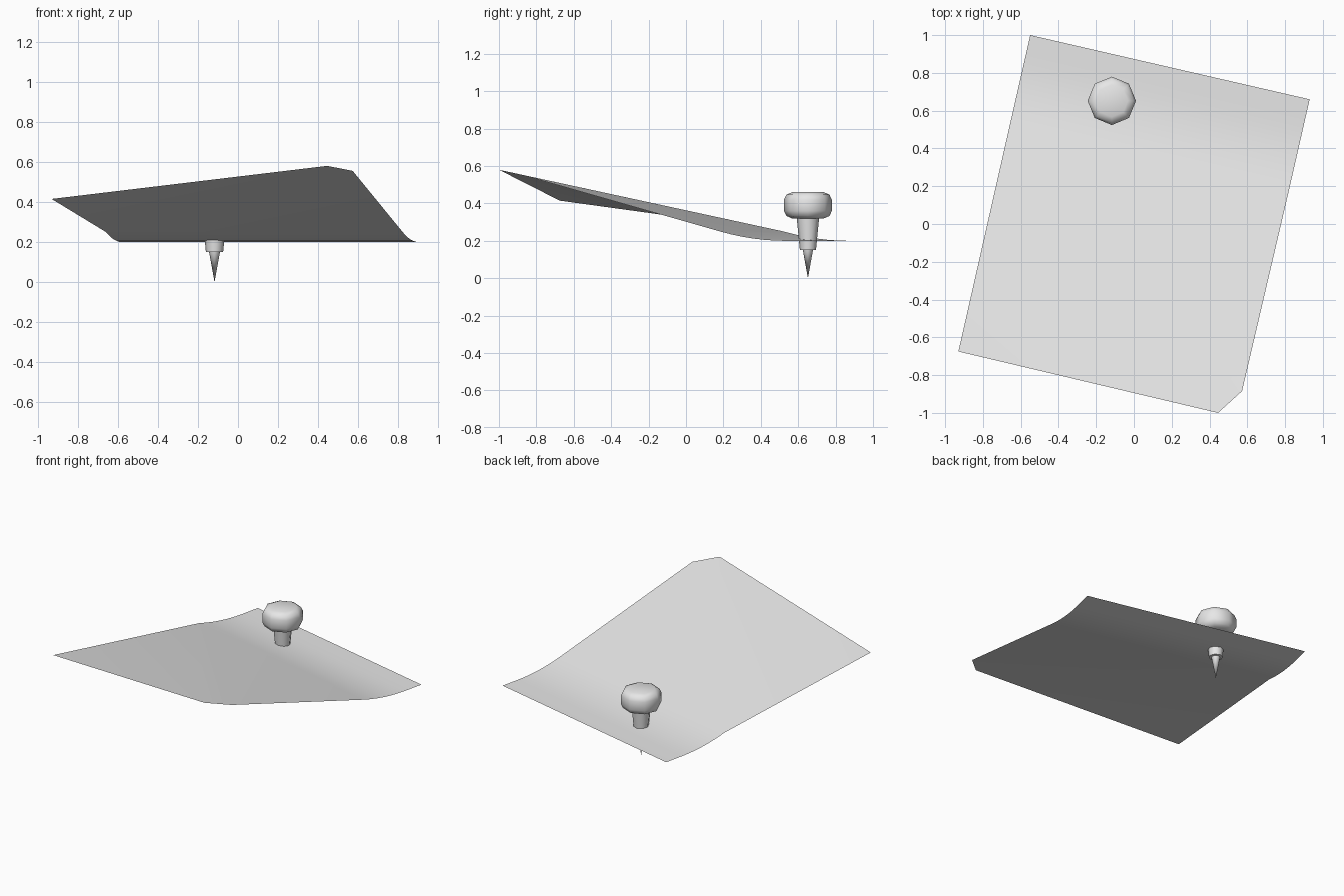
import bpy, bmesh, math
from mathutils import Vector

if "Cube" in bpy.data.objects:
    bpy.data.objects.remove(bpy.data.objects["Cube"])


def make_material(name, colour):
    mat = bpy.data.materials.new(name)
    mat.use_nodes = True
    mat.diffuse_color = colour
    mat.node_tree.nodes["Principled BSDF"].inputs["Base Color"].default_value = colour
    return mat


def finish(bm, name, mat, angle):
    mesh = bpy.data.meshes.new(name)
    bm.to_mesh(mesh)
    bm.free()
    mesh.materials.append(mat)
    obj = bpy.data.objects.new(name, mesh)
    bpy.context.collection.objects.link(obj)
    bpy.ops.object.select_all(action="DESELECT")
    obj.select_set(True)
    bpy.context.view_layer.objects.active = obj
    bpy.ops.object.shade_smooth_by_angle(angle=math.radians(angle))
    return obj


def lathe(name, profile, centre, mat, angle, sides=8):
    """Revolve (radius, height) points around a vertical axis."""
    bm = bmesh.new()
    rings = []
    for r, z in profile:
        count = sides if r > 0 else 1
        rings.append([bm.verts.new((centre[0] + r * math.cos(math.tau * i / sides),
                                    centre[1] + r * math.sin(math.tau * i / sides), z))
                      for i in range(count)])
    for low, high in zip(rings, rings[1:]):
        for i in range(sides):
            j = (i + 1) % sides
            quad = [low[i % len(low)], low[j % len(low)],
                    high[j % len(high)], high[i % len(high)]]
            bm.faces.new(list(dict.fromkeys(quad)))
    bmesh.ops.recalc_face_normals(bm, faces=bm.faces)
    return finish(bm, name, mat, angle)


grey = make_material("light grey", (0.8, 0.8, 0.8, 1))

# Paper sheet: flat pinned end, short upward curl, then a slightly twisted slope
back_left = Vector((-0.55, 1.0, 0))
back_right = Vector((0.93, 0.66, 0))
down = Vector((-0.222, -0.975, 0))
flat, bend, level, rise = 0.13, 0.49, 0.2, 0.05
steps = 6

bm = bmesh.new()
distances = [0] + [flat + (bend - flat) * i / steps for i in range(steps + 1)]
rows = []
for d in distances:
    lift = level + rise * (max(d - flat, 0) / (bend - flat)) ** 2
    rows.append([bm.verts.new(p + down * d + Vector((0, 0, lift)))
                 for p in (back_left, back_right)])
for a, b in zip(rows, rows[1:]):
    bm.faces.new((a[0], b[0], b[1], a[1]))

# Raised end of the sheet, with one clipped corner
bend_left, bend_right = rows[-1]
front_left, clip_front, clip_side = [bm.verts.new(p) for p in (
    (-0.93, -0.675, 0.415), (0.445, -1.0, 0.58), (0.572, -0.885, 0.555))]
bm.faces.new((bend_left, front_left, clip_front))
bm.faces.new((bend_left, clip_front, clip_side))
bm.faces.new((bend_left, clip_side, bend_right))
finish(bm, "paper_sheet", grey, 30)

# Push pin: rounded head, tapered collar and needle
pin = (-0.117, 0.652)
lathe("pin_head", [(0, 0.32), (0.085, 0.32), (0.115, 0.333), (0.128, 0.36),
                   (0.128, 0.42), (0.115, 0.447), (0.085, 0.46), (0, 0.46)], pin, grey, 60)
lathe("pin_collar", [(0, 0.15), (0.043, 0.15), (0.06, 0.325), (0, 0.325)], pin, grey, 50)
lathe("pin_needle", [(0, 0), (0.028, 0.155), (0, 0.155)], pin, grey, 50)
